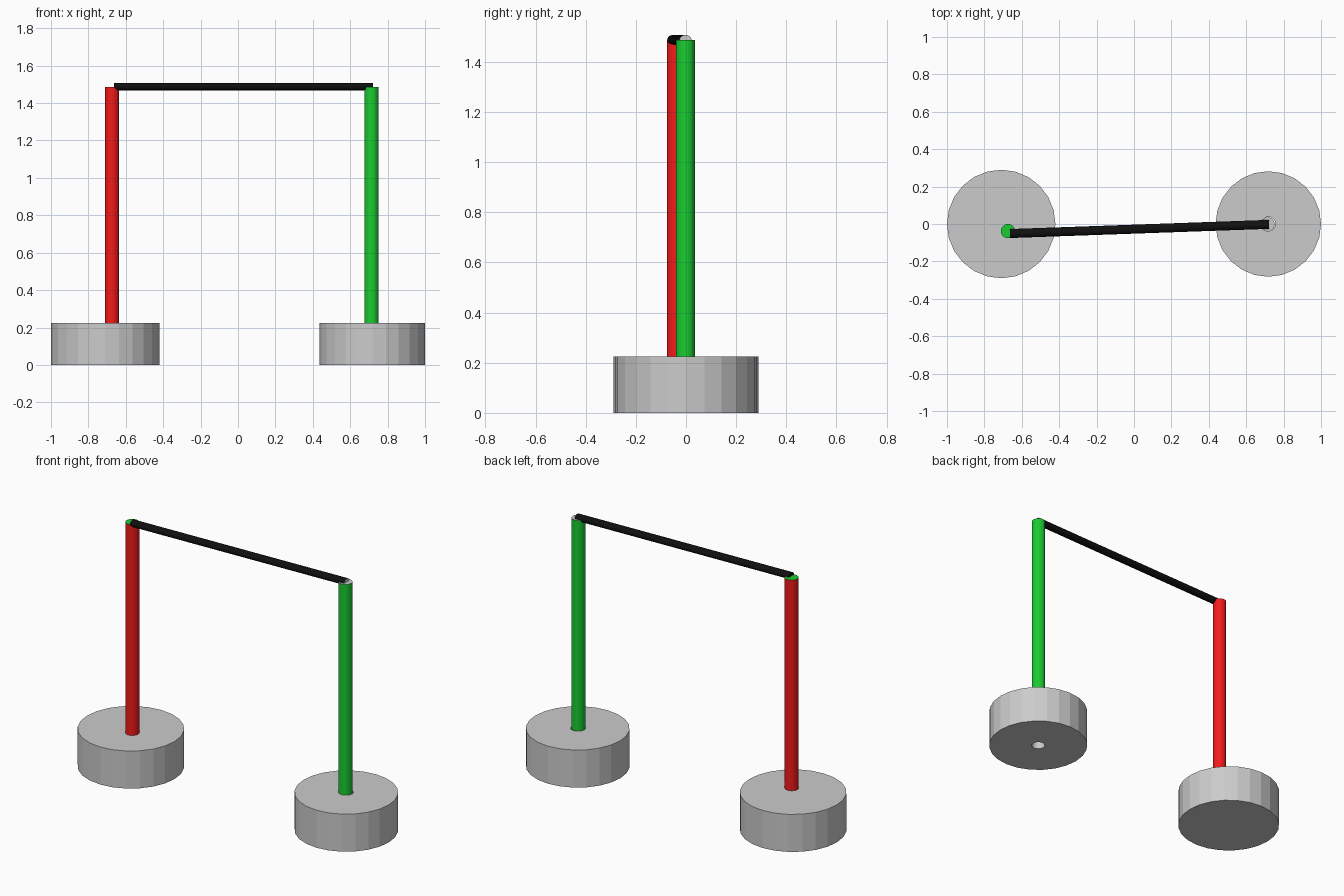
import bpy, bmesh
from math import cos, sin, pi
from mathutils import Vector

if "Cube" in bpy.data.objects:
    bpy.data.objects.remove(bpy.data.objects["Cube"])

SIDES = 24


def colour(name, rgb):
    m = bpy.data.materials.new(name)
    m.diffuse_color = (*rgb, 1)
    m.use_nodes = True
    m.node_tree.nodes["Principled BSDF"].inputs["Base Color"].default_value = m.diffuse_color
    return m


grey = colour("grey", (0.7, 0.7, 0.7))
red = colour("red", (0.9, 0.01, 0.01))
green = colour("green", (0.01, 0.6, 0.03))
black = colour("black", (0.005, 0.005, 0.005))


def finish(name, bm, mats=()):
    bmesh.ops.recalc_face_normals(bm, faces=bm.faces)
    me = bpy.data.meshes.new(name)
    bm.to_mesh(me)
    bm.free()
    for m in mats:
        me.materials.append(m)
    ob = bpy.data.objects.new(name, me)
    bpy.context.collection.objects.link(ob)
    return ob


def bridge(bm, a, b):
    for i in range(len(a)):
        j = (i + 1) % len(a)
        bm.faces.new((a[i], a[j], b[j], b[i]))


def lathe(name, x, y, profile, mats=(), bottom=False, top=False, closed=False):
    """Turn (radius, height) points around a vertical axis; top cap uses material 1."""
    bm = bmesh.new()
    rings = [[bm.verts.new((x + r * cos(2 * pi * i / SIDES),
                            y + r * sin(2 * pi * i / SIDES), z))
              for i in range(SIDES)] for r, z in profile]
    for a, b in zip(rings, rings[1:]):
        bridge(bm, a, b)
    if closed:
        bridge(bm, rings[-1], rings[0])
    if bottom:
        bm.faces.new(rings[0])
    if top:
        bm.faces.new(rings[-1]).material_index = 1 if mats else 0
    return finish(name, bm, mats)


H, TOP, R = 0.225, 1.487, 0.038

# Round bases: the left is solid, the right has a bore under its post
lathe("left_base", -0.71, 0, [(0.29, 0), (0.29, H)], bottom=True, top=True)
lathe("right_base", 0.718, 0, [(R, 0), (0.282, 0), (0.282, H), (R, H)], closed=True)

# Posts with differently coloured top caps
lathe("left_post", -0.674, -0.038, [(R, H), (R, TOP)], (red, green), top=True)
lathe("right_post", 0.714, -0.002, [(R, H), (R, TOP)], (green, grey), top=True)

# Crossbar: slightly flattened round bar, grey at its right end
bm = bmesh.new()
ends = []
for p in (Vector((-0.663, -0.051, 1.488)), Vector((0.722, -0.002, 1.488))):
    ends.append([bm.verts.new(p + Vector((0, 0.024 * cos(2 * pi * i / SIDES),
                                          0.0195 * sin(2 * pi * i / SIDES))))
                 for i in range(SIDES)])
bridge(bm, *ends)
bm.faces.new(ends[0])
bm.faces.new(ends[1]).material_index = 1
finish("crossbar", bm, (black, grey))
